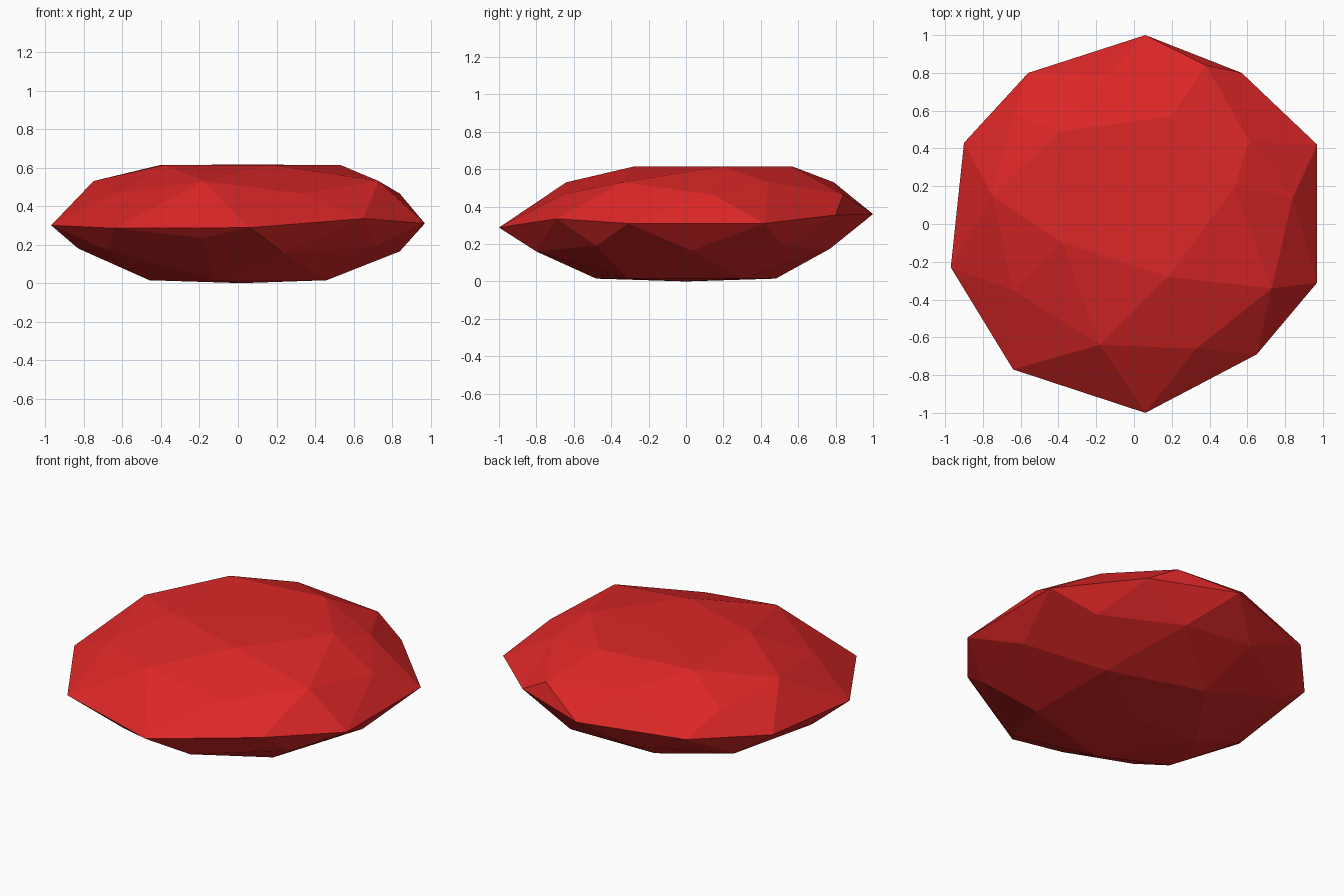
import bpy
import bmesh
import math

default_cube = bpy.data.objects.get("Cube")
if default_cube:
    bpy.data.objects.remove(default_cube, do_unlink=True)


def make_material(name, colour):
    material = bpy.data.materials.new(name)
    material.use_nodes = True
    material.diffuse_color = colour
    shader = next(n for n in material.node_tree.nodes if n.type == "BSDF_PRINCIPLED")
    shader.inputs["Base Color"].default_value = colour
    return material


def with_heights(points, *heights):
    """Give a ring of plan points its heights, repeating them in turn."""
    return [(x, y, heights[i % len(heights)]) for i, (x, y) in enumerate(points)]


# Rings of corners, from the flat crown down to the base, each anticlockwise
crown = [(.53, .19), (.2, .57), (-.4, .49), (-.38, -.1), (.18, -.28)]
shoulder = [(.84, .14), (.61, .44), (.38, .84), (-.14, .79), (-.64, .58),
            (-.75, .15), (-.64, -.35), (-.18, -.64), (.33, -.66), (.73, -.34)]
girdle = [(.97, .42), (.57, .8), (.06, 1), (-.56, .8), (-.9, .43),
          (-.97, -.23), (-.64, -.77), (.06, -1), (.65, -.69), (.97, -.31)]
girdle_heights = [.31, .355, .36, .34, .32, .3, .285, .288, .335, .31]
underside = [(.84, .03), (.71, .52), (.26, .77), (-.19, .8), (-.68, .5),
             (-.83, -.06), (-.68, -.5), (-.19, -.86), (.23, -.8), (.71, -.48)]
base = [(.46, .3), (-.12, .48), (-.46, 0), (-.12, -.48), (.46, -.31)]

corners = (
    [(.04, .18, .615)]
    + with_heights(crown, .614)
    + with_heights(shoulder, .465, .53)
    + with_heights(girdle, *girdle_heights)
    + with_heights(underside, .165, .19, .175, .2, .17, .18, .17, .235, .16, .19)
    + with_heights(base, .015)
    + [(.02, 0, 0)]
)


def ring_order(vert):
    """Sort by ring from the top, then by angle around the ring."""
    x, y, z = vert.co
    return -round(z * 4), (math.atan2(y, x) + .1) % math.tau


# Faceted stone: an icosphere with its rings moved into place
bm = bmesh.new()
bmesh.ops.create_icosphere(bm, subdivisions=2, radius=1)
for vert, corner in zip(sorted(bm.verts, key=ring_order), corners):
    vert.co = corner
bmesh.ops.recalc_face_normals(bm, faces=bm.faces)
for face in bm.faces:
    face.smooth = False

mesh = bpy.data.meshes.new("faceted_stone")
bm.to_mesh(mesh)
bm.free()
mesh.materials.append(make_material("bright red", (.72, .02, .02, 1)))
stone = bpy.data.objects.new("faceted_stone", mesh)
bpy.context.collection.objects.link(stone)
